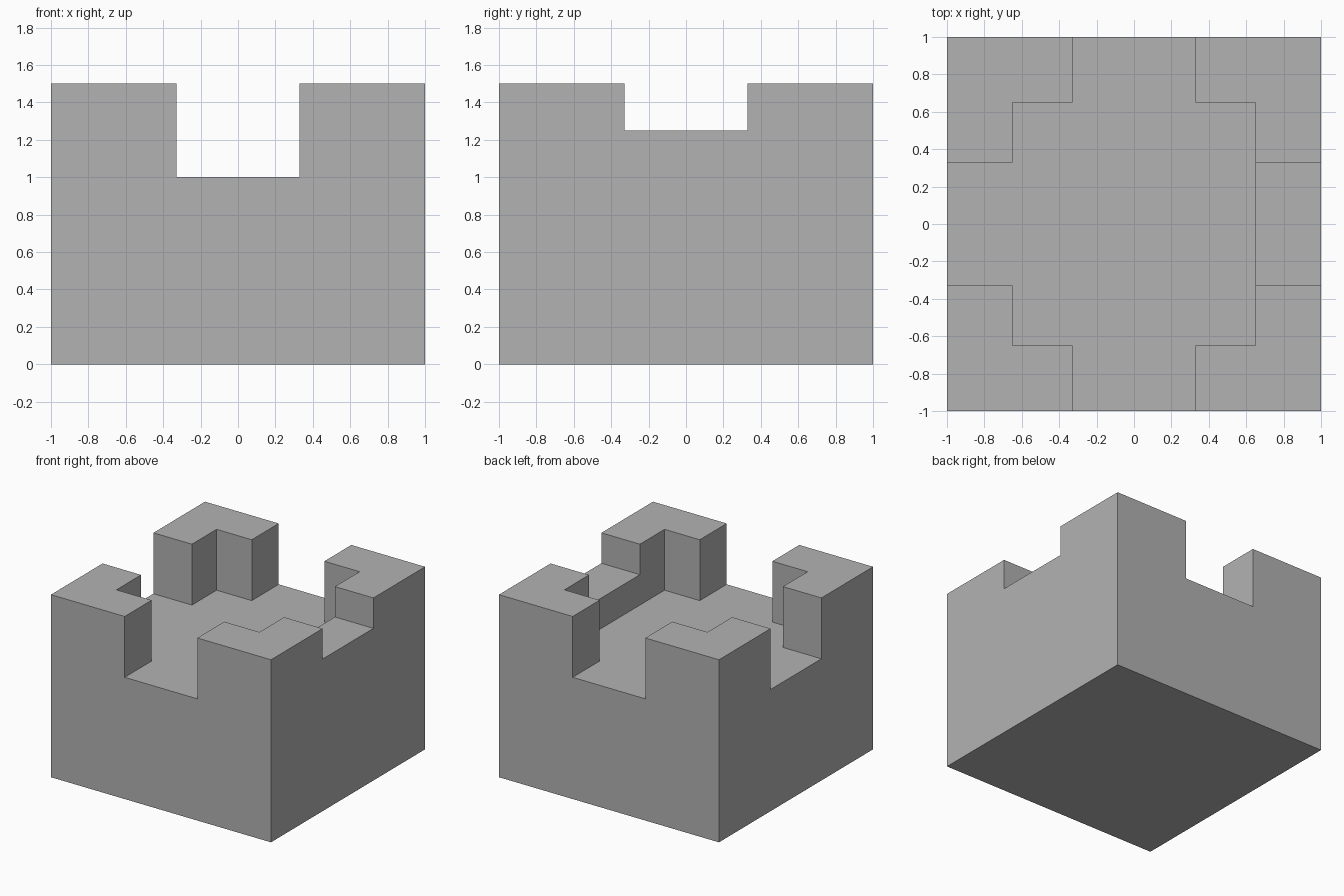
import bpy
import bmesh

cube = bpy.data.objects.get("Cube")
if cube:
    bpy.data.objects.remove(cube, do_unlink=True)

HALF = 1.0      # half width of the block
GAP = 0.33      # half width of the wall openings
COURT = 0.65    # half width of the sunken court
FLOOR, SILL, TOP = 1.0, 1.25, 1.5
OUT = 1.2       # cutters reach past the outer walls

stone = bpy.data.materials.new("stone_grey")
stone.use_nodes = True
grey = (0.448, 0.448, 0.448, 1.0)
stone.diffuse_color = grey
stone.node_tree.nodes["Principled BSDF"].inputs["Base Color"].default_value = grey


def prism(name, outline, bottom, top):
    """Extrude a flat outline upwards into a solid."""
    bm = bmesh.new()
    base = bm.faces.new([bm.verts.new((x, y, bottom)) for x, y in outline])
    grown = bmesh.ops.extrude_face_region(bm, geom=[base])["geom"]
    verts = [v for v in grown if isinstance(v, bmesh.types.BMVert)]
    bmesh.ops.translate(bm, verts=verts, vec=(0, 0, top - bottom))
    bmesh.ops.recalc_face_normals(bm, faces=bm.faces[:])
    mesh = bpy.data.meshes.new(name)
    bm.to_mesh(mesh)
    bm.free()
    mesh.materials.append(stone)
    obj = bpy.data.objects.new(name, mesh)
    bpy.context.collection.objects.link(obj)
    return obj


def rectangle(x0, x1, y0, y1):
    return [(x0, y0), (x1, y0), (x1, y1), (x0, y1)]


def carve(target, cutter):
    """Cut one solid out of another and discard the cutter."""
    cutter.hide_render = True
    mod = target.modifiers.new("carve", "BOOLEAN")
    mod.operation = "DIFFERENCE"
    mod.solver = "EXACT"
    mod.object = cutter
    bpy.context.view_layer.objects.active = target
    bpy.ops.object.modifier_apply(modifier=mod.name)
    bpy.data.objects.remove(cutter, do_unlink=True)


# Solid block
tower = prism("castle_block", rectangle(-HALF, HALF, -HALF, HALF), 0, TOP)

# Court with full-depth openings to the front, back and -x side
back_half = [(COURT, COURT), (GAP, COURT), (GAP, OUT), (-GAP, OUT),
             (-GAP, COURT), (-COURT, COURT), (-COURT, GAP), (-OUT, GAP)]
front_half = [(x, -y) for x, y in reversed(back_half)]
carve(tower, prism("court_cutter", back_half + front_half, FLOOR, TOP + 0.5))

# Shallow opening above the low wall on the +x side
carve(tower, prism("low_wall_cutter", rectangle(0.5, OUT, -GAP, GAP), SILL, TOP + 0.5))
